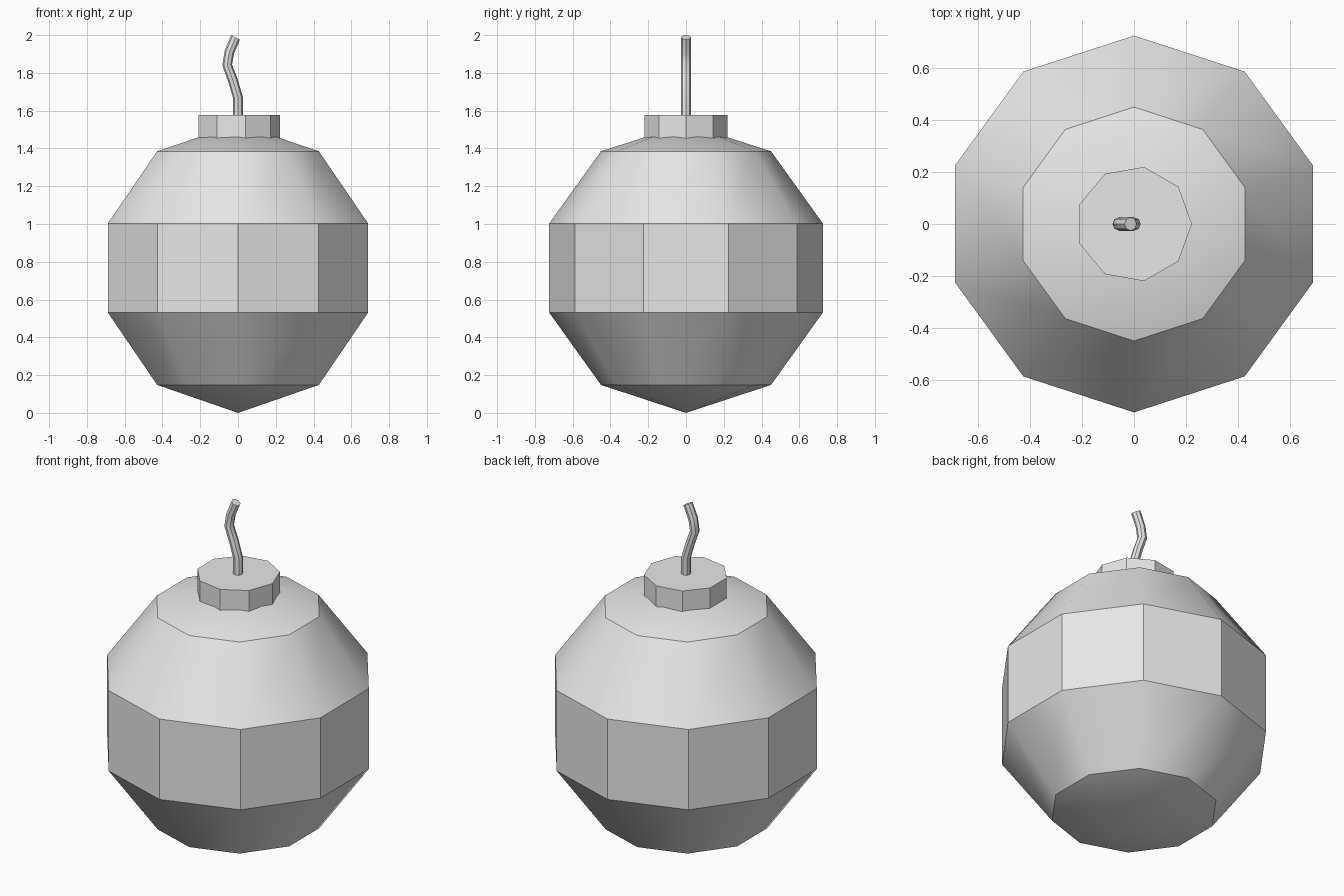
import bpy
import bmesh
from math import cos, sin, pi, radians
from mathutils import Matrix, Vector

cube = bpy.data.objects.get("Cube")
if cube:
    bpy.data.objects.remove(cube, do_unlink=True)

grey = bpy.data.materials.new("plain grey")
grey.use_nodes = True
grey.diffuse_color = (0.8, 0.8, 0.8, 1)
grey.node_tree.nodes["Principled BSDF"].inputs["Base Color"].default_value = (0.8, 0.8, 0.8, 1)


def loft(name, rings, sides, start=0.0):
    """Skin rings of (x, z, radius, tilt in degrees); radius 0 makes a point."""
    bm = bmesh.new()
    loops = []
    for x, z, radius, tilt in rings:
        turn = Matrix.Rotation(radians(tilt), 3, "Y")
        loop = []
        for i in range(sides):
            a = start + 2 * pi * i / sides
            offset = turn @ Vector((radius * cos(a), radius * sin(a), 0))
            loop.append(bm.verts.new(Vector((x, 0, z)) + offset))
        loops.append(loop)
    for low, high in zip(loops, loops[1:]):
        for i in range(sides):
            j = (i + 1) % sides
            bm.faces.new((low[i], low[j], high[j], high[i]))
    for loop, ring in ((loops[0], rings[0]), (loops[-1], rings[-1])):
        if ring[2] > 0:
            bm.faces.new(loop)
    bmesh.ops.remove_doubles(bm, verts=bm.verts, dist=0.0005)
    bmesh.ops.recalc_face_normals(bm, faces=bm.faces)
    mesh = bpy.data.meshes.new(name)
    bm.to_mesh(mesh)
    bm.free()
    mesh.materials.append(grey)
    obj = bpy.data.objects.new(name, mesh)
    bpy.context.collection.objects.link(obj)
    bpy.ops.object.select_all(action="DESELECT")
    obj.select_set(True)
    bpy.context.view_layer.objects.active = obj
    bpy.ops.object.shade_smooth_by_angle(angle=radians(30))
    return obj


# Ten-sided round body with a flat belt and pointed ends
profile = [(0, 0), (0.45, 0.148), (0.725, 0.532), (0.725, 1.002), (0.45, 1.385), (0, 1.53)]
loft("body", [(0, z, r, 0) for r, z in profile], 10, pi / 2)

# Nine-sided collar on top
loft("collar", [(0, 1.43, 0.223, 0), (0, 1.577, 0.223, 0)], 9)

# Bent fuse, each ring tilted to follow the bend
fuse = [
    (0, 1.55, 0.026, 0),
    (0, 1.67, 0.026, -8),
    (-0.027, 1.76, 0.026, -20),
    (-0.057, 1.842, 0.026, -6),
    (-0.046, 1.91, 0.026, 18),
    (-0.013, 1.988, 0.026, 27),
]
loft("fuse", fuse, 8)
